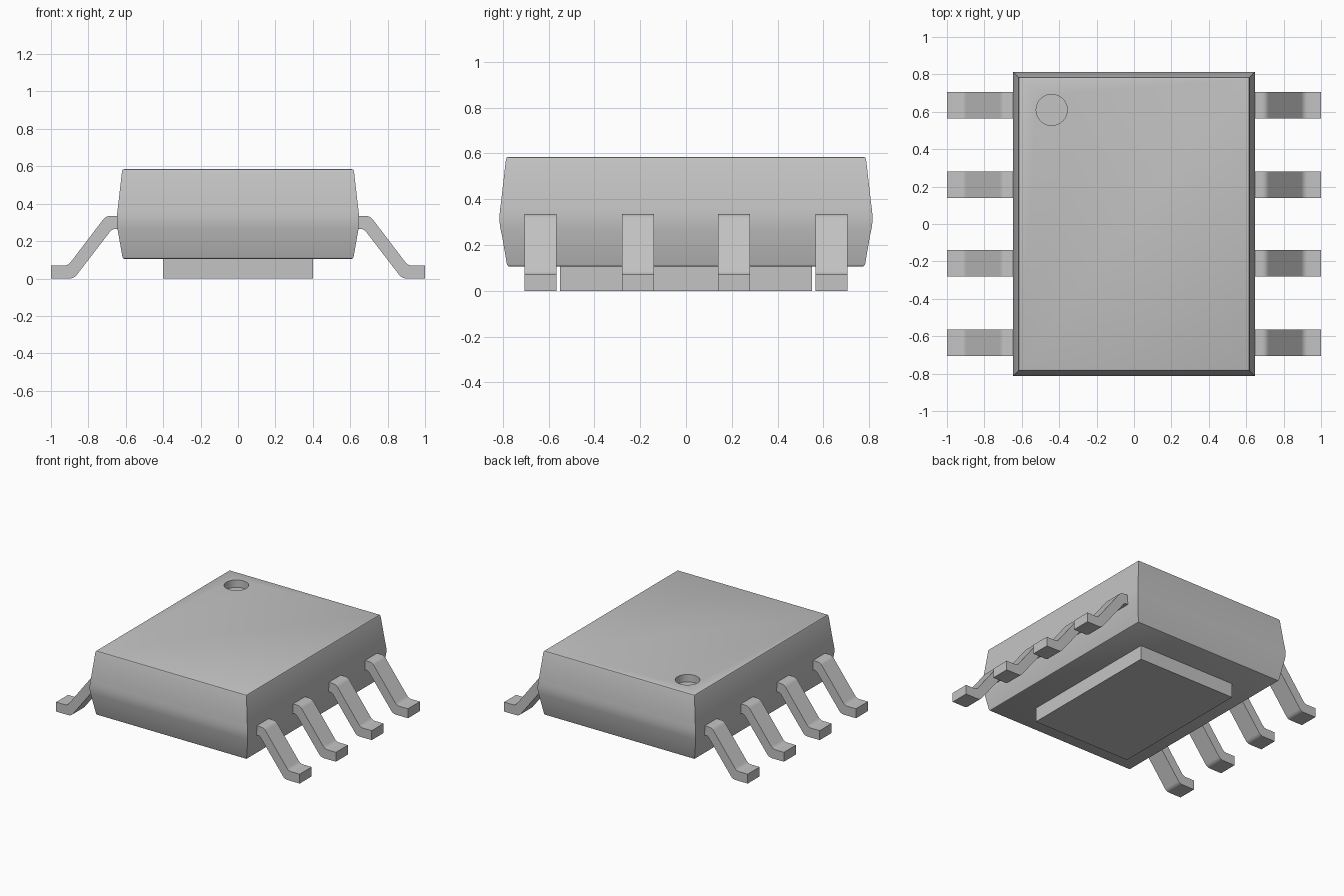
import bpy, bmesh, math
from mathutils import Vector

cube = bpy.data.objects.get("Cube")
if cube:
    bpy.data.objects.remove(cube, do_unlink=True)

grey = bpy.data.materials.new("plain_grey")
grey.use_nodes = True
COLOR = (0.55, 0.55, 0.55, 1)
grey.diffuse_color = COLOR
grey.node_tree.nodes["Principled BSDF"].inputs["Base Color"].default_value = COLOR


def make(name, bm):
    """Turn a bmesh into a grey object."""
    bmesh.ops.recalc_face_normals(bm, faces=bm.faces)
    mesh = bpy.data.meshes.new(name)
    bm.to_mesh(mesh)
    bm.free()
    mesh.materials.append(grey)
    obj = bpy.data.objects.new(name, mesh)
    bpy.context.collection.objects.link(obj)
    return obj


def smooth(obj, degrees=30):
    obj.data.shade_smooth()
    obj.data.set_sharp_from_angle(angle=math.radians(degrees))


def rounded(corners, steps=5):
    """Round each (x, z, cut) corner of a closed outline."""
    pts = []
    for i, (x, z, cut) in enumerate(corners):
        p = Vector((x, z))
        if not cut:
            pts.append(p)
            continue
        before = Vector(corners[i - 1][:2])
        after = Vector(corners[(i + 1) % len(corners)][:2])
        a = p + (before - p).normalized() * cut
        b = p + (after - p).normalized() * cut
        for k in range(steps + 1):
            t = k / steps
            pts.append(a * (1 - t) ** 2 + p * 2 * t * (1 - t) + b * t * t)
    return pts


# Moulded body: rectangular rings (z, half width, half depth) with a soft waist
RINGS = [(0.105, 0.608, 0.771), (0.108, 0.614, 0.777), (0.116, 0.618, 0.782),
         (0.24, 0.64, 0.803), (0.27, 0.645, 0.81), (0.30, 0.648, 0.814),
         (0.33, 0.648, 0.814), (0.36, 0.645, 0.811), (0.39, 0.641, 0.807),
         (0.575, 0.62, 0.786), (0.582, 0.616, 0.782), (0.585, 0.609, 0.775)]
bm = bmesh.new()
loops = [[bm.verts.new((sx * hx, sy * hy, z))
          for sx, sy in ((-1, -1), (1, -1), (1, 1), (-1, 1))]
         for z, hx, hy in RINGS]
for low, high in zip(loops, loops[1:]):
    for i in range(4):
        j = (i + 1) % 4
        bm.faces.new((low[i], low[j], high[j], high[i]))
bm.faces.new(loops[0])
bm.faces.new(loops[-1])
body = make("body", bm)

# Round marker recess cut into the top
bm = bmesh.new()
bmesh.ops.create_cone(bm, cap_ends=True, segments=48, radius1=0.083,
                      radius2=0.083, depth=0.11)
cutter = make("marker_cutter", bm)
cutter.location = (-0.44, 0.61, 0.585)
cutter.hide_render = True
cut = body.modifiers.new("marker_recess", "BOOLEAN")
cut.object = cutter
cut.solver = "EXACT"
bpy.context.view_layer.objects.active = body
bpy.ops.object.modifier_apply(modifier=cut.name)
bpy.data.objects.remove(cutter, do_unlink=True)
smooth(body)

# Flat pad underneath
bm = bmesh.new()
bmesh.ops.create_cube(bm, size=1)
for v in bm.verts:
    v.co = (v.co.x * 0.8, v.co.y * 1.1, (v.co.z + 0.5) * 0.11)
make("bottom_pad", bm)

# Bent leads, four on each side
LEAD = rounded([(0.62, 0.335, 0), (0.706, 0.335, 0.024), (0.908, 0.07, 0.022),
                (1.0, 0.07, 0), (1.0, 0, 0), (0.877, 0, 0.024),
                (0.673, 0.265, 0.018), (0.62, 0.265, 0)])
WIDTH = 0.14
for side, label in ((1, "left"), (-1, "right")):
    for n, y in enumerate((-0.635, -0.21, 0.21, 0.635), 1):
        bm = bmesh.new()
        face = bm.faces.new([bm.verts.new((side * p.x, y - WIDTH / 2, p.y))
                             for p in LEAD])
        ext = bmesh.ops.extrude_face_region(bm, geom=[face])
        bmesh.ops.translate(bm, vec=(0, WIDTH, 0), verts=[
            g for g in ext["geom"] if isinstance(g, bmesh.types.BMVert)])
        smooth(make(f"{label}_lead_{n}", bm))
